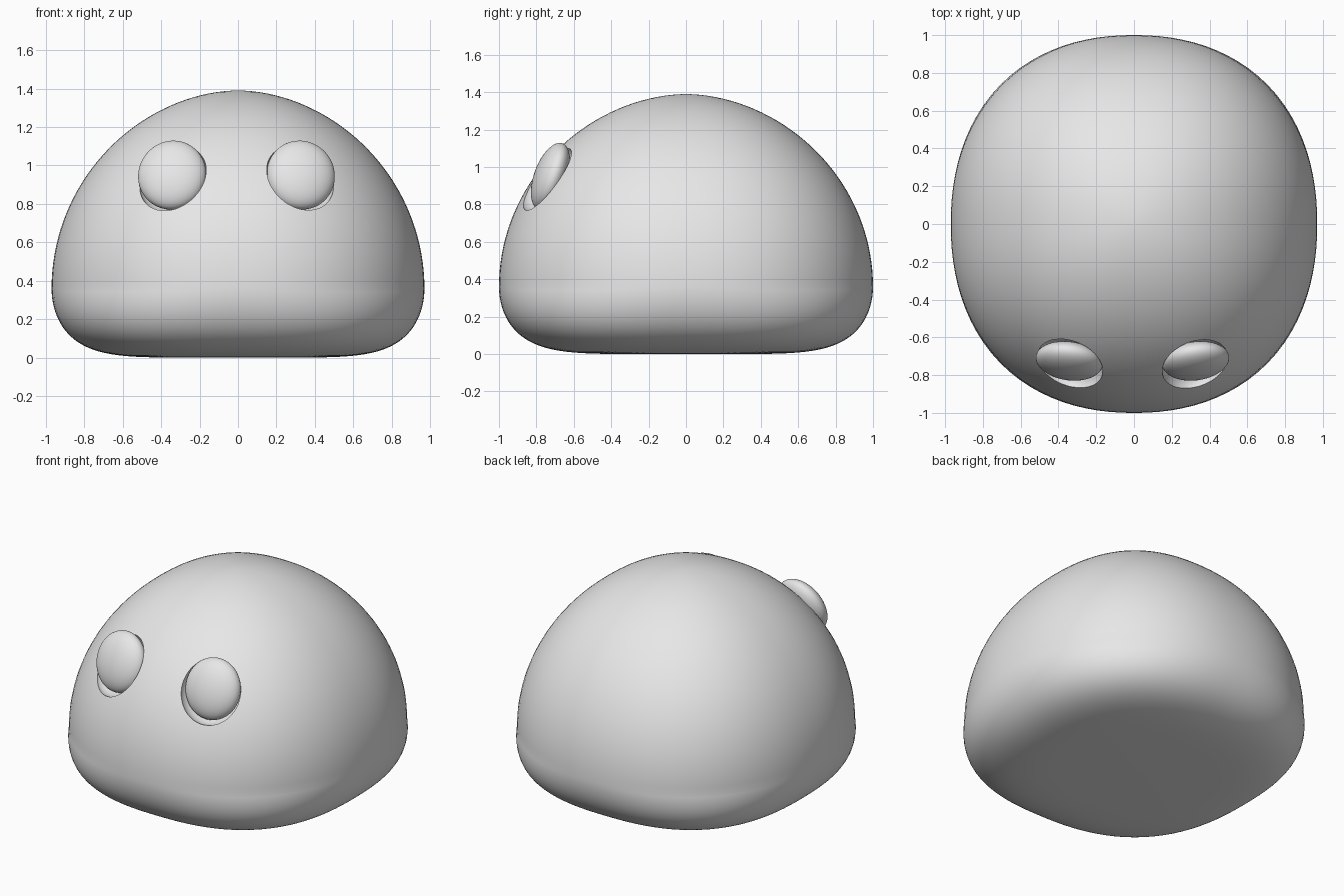
import bpy, bmesh, math

if "Cube" in bpy.data.objects:
    bpy.data.objects.remove(bpy.data.objects["Cube"], do_unlink=True)

GREY = (0.8, 0.8, 0.8, 1.0)
grey = bpy.data.materials.new("plain grey")
grey.use_nodes = True
grey.diffuse_color = GREY
grey.node_tree.nodes["Principled BSDF"].inputs["Base Color"].default_value = GREY


def select_only(obj):
    bpy.ops.object.select_all(action="DESELECT")
    obj.select_set(True)
    bpy.context.view_layer.objects.active = obj


def smooth(obj):
    select_only(obj)
    bpy.ops.object.shade_smooth_by_angle(angle=math.radians(35))


# Dome body: rounded top, flat underside, plan growing squarer towards the base
WAIST, HEIGHT, HALF_WIDTH = 0.36, 1.39, 0.97
SEGMENTS, RINGS = 96, 72


def profile(step):
    t = math.pi * (step / RINGS - 0.5)
    c, s = math.cos(t), math.sin(t)
    if s < 0:
        return c ** (1 / 3), WAIST + WAIST * s, 2.2 - 0.4 * s
    return c ** 1.06, WAIST + (HEIGHT - WAIST) * s, 2.2


bm = bmesh.new()
rings = []
for step in range(1, RINGS):
    r, z, plan = profile(step)
    ring = []
    for s in range(SEGMENTS):
        a = 2 * math.pi * s / SEGMENTS
        c, d = math.cos(a), math.sin(a)
        k = r * (abs(c) ** plan + abs(d) ** plan) ** (-1 / plan)
        ring.append(bm.verts.new((HALF_WIDTH * k * c, k * d, z)))
    rings.append(ring)
for low, high in zip(rings, rings[1:]):
    for s in range(SEGMENTS):
        n = (s + 1) % SEGMENTS
        bm.faces.new((low[s], low[n], high[n], high[s]))
bottom = bm.verts.new((0, 0, 0))
top = bm.verts.new((0, 0, HEIGHT))
for s in range(SEGMENTS):
    n = (s + 1) % SEGMENTS
    bm.faces.new((rings[0][n], rings[0][s], bottom))
    bm.faces.new((rings[-1][s], rings[-1][n], top))
mesh = bpy.data.meshes.new("body")
bm.to_mesh(mesh)
bm.free()
body = bpy.data.objects.new("body", mesh)
bpy.context.collection.objects.link(body)
mesh.materials.append(grey)


# Flattened ball tilted up by pitch and turned outwards by yaw
def ellipsoid(name, location, size, pitch, yaw):
    bpy.ops.mesh.primitive_uv_sphere_add(segments=48, ring_count=32, location=location)
    obj = bpy.context.object
    obj.name = name
    obj.scale = size
    obj.rotation_euler = (math.radians(-pitch), 0, math.radians(yaw))
    obj.data.materials.append(grey)
    return obj


EYE_SHIFT = -0.008
for side, label in ((1, "left"), (-1, "right")):
    # Socket hollowed out of the body
    cutter = ellipsoid(label + "_socket_cutter", (EYE_SHIFT + side * 0.332, -0.745, 0.938),
                       (0.182, 0.11, 0.205), 32, side * 26)
    cutter.hide_render = True
    hollow = body.modifiers.new(label + "_socket", "BOOLEAN")
    hollow.operation = "DIFFERENCE"
    hollow.solver = "EXACT"
    hollow.object = cutter
    select_only(body)
    bpy.ops.object.modifier_apply(modifier=hollow.name)
    bpy.data.objects.remove(cutter, do_unlink=True)
    # Eye resting in the socket
    smooth(ellipsoid(label + "_eye", (EYE_SHIFT + side * 0.335, -0.725, 0.95),
                     (0.178, 0.085, 0.188), 20, side * 8))

smooth(body)
